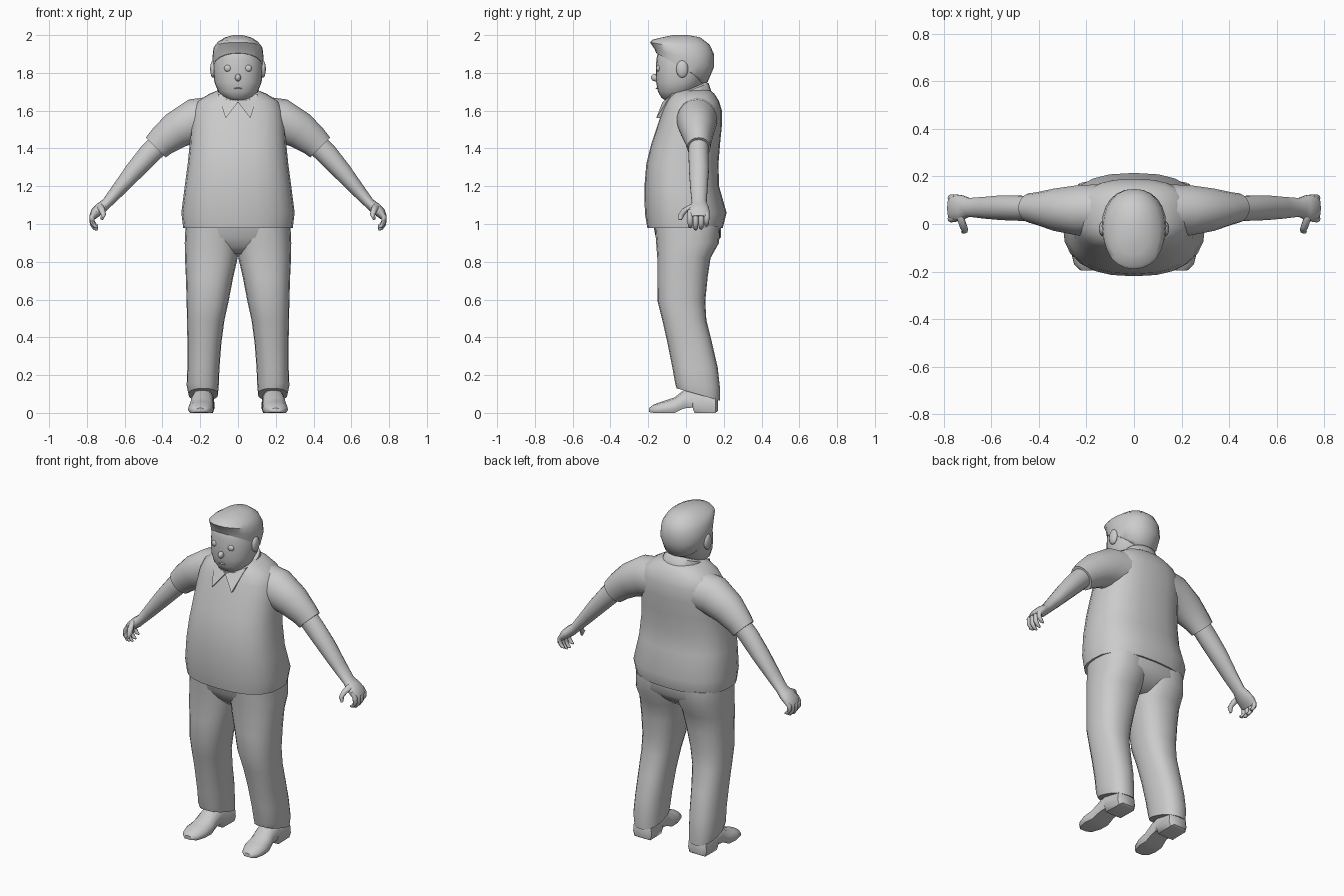
import bpy, bmesh, math
from mathutils import Vector

clay = bpy.data.materials.new("clay grey")
clay.diffuse_color = (0.6, 0.6, 0.6, 1)


def finish(name, bm, mirror=False, angle=50):
    bmesh.ops.recalc_face_normals(bm, faces=bm.faces)
    me = bpy.data.meshes.new(name)
    bm.to_mesh(me)
    bm.free()
    ob = bpy.data.objects.new(name, me)
    bpy.context.collection.objects.link(ob)
    me.materials.append(clay)
    if mirror:
        m = ob.modifiers.new("mirror", 'MIRROR')
        m.use_mirror_merge = False
    bpy.ops.object.select_all(action='DESELECT')
    ob.select_set(True)
    bpy.context.view_layer.objects.active = ob
    bpy.ops.object.shade_smooth_by_angle(angle=math.radians(angle))
    return ob


def loft(name, rings, mirror=False, angle=50):
    """Skin a list of equal-length point rings and cap the ends."""
    bm = bmesh.new()
    vs = [[bm.verts.new(p) for p in r] for r in rings]
    n = len(vs[0])
    for a, b in zip(vs, vs[1:]):
        for i in range(n):
            j = (i + 1) % n
            bm.faces.new((a[i], a[j], b[j], b[i]))
    bm.faces.new(vs[0])
    bm.faces.new(vs[-1])
    return finish(name, bm, mirror, angle)


def sq(v, e):
    return math.copysign(abs(v) ** e, v)


def level(x0, x1, yf, yb, zf, zb=None, n=24, e=0.85):
    """Rounded ring; height runs from zf at the front to zb at the back."""
    zb = zf if zb is None else zb
    out = []
    for i in range(n):
        a = 2 * math.pi * i / n
        c, s = sq(math.cos(a), e), sq(math.sin(a), e)
        out.append(((x0 + x1) / 2 + (x1 - x0) / 2 * c,
                    (yf + yb) / 2 + (yb - yf) / 2 * s,
                    zf + (zb - zf) * (s + 1) / 2))
    return out


def limb(name, secs, n=14):
    """Tube along a path in the XZ plane: (x, z, radius, y front, y back)."""
    rings = []
    for k, (x, z, r, yf, yb) in enumerate(secs):
        p, q = secs[max(k - 1, 0)], secs[min(k + 1, len(secs) - 1)]
        t = Vector((q[0] - p[0], q[1] - p[1])).normalized()
        rings.append([(x - t.y * r * math.cos(a), (yf + yb) / 2 + (yb - yf) / 2 * math.sin(a),
                       z + t.x * r * math.cos(a))
                      for a in (2 * math.pi * i / n for i in range(n))])
    return loft(name, rings, True)


def ball(name, loc, size, mirror=False, u=14, v=8):
    bm = bmesh.new()
    bmesh.ops.create_uvsphere(bm, u_segments=u, v_segments=v, radius=1)
    for p in bm.verts:
        p.co = Vector([c * s + l for c, s, l in zip(p.co, size, loc)])
    return finish(name, bm, mirror)


# shirt body: z, half width, front, back
body = [(0.98, .29, -.205, .195), (1.06, .30, -.218, .215), (1.2, .282, -.22, .175),
        (1.32, .266, -.21, .172), (1.42, .256, -.185, .18), (1.52, .25, -.152, .19),
        (1.60, .24, -.125, .19), (1.65, .215, -.105, .175), (1.69, .15, -.085, .15),
        (1.71, .10, -.05, .125)]
loft("shirt_body", [level(-w, w, f, b, z, e=.8) for z, w, f, b in body])

# sleeves and arms
limb("sleeve", [(.10, 1.56, .12, -.05, .17), (.23, 1.548, .115, -.05, .165),
                (.33, 1.495, .098, -.03, .15), (.40, 1.44, .082, -.005, .135),
                (.435, 1.405, .074, .005, .13)], 18)
limb("arm", [(.40, 1.44, .06, .015, .12), (.47, 1.37, .058, .012, .12),
             (.55, 1.28, .05, .015, .122), (.63, 1.185, .038, .022, .115),
             (.695, 1.11, .028, .03, .11), (.725, 1.085, .031, .015, .122),
             (.755, 1.06, .028, .008, .126), (.772, 1.035, .018, .012, .122)])

# fingers and thumb
for i in range(4):
    y, d = .022 + .029 * i, (0, .012, .008, -.008)[i]
    limb("finger", [(.752, 1.07, .014, y - .014, y + .014), (.772, 1.04, .014, y - .015, y + .015),
                    (.773, 1.01 - d, .012, y - .014, y + .014),
                    (.757, .987 - d, .010, y - .011, y + .011),
                    (.742, .982 - d, .005, y - .005, y + .005)], 8)
limb("thumb", [(.735, 1.10, .018, .02, .06), (.722, 1.078, .017, -.022, .022),
               (.712, 1.05, .014, -.04, -.006), (.722, 1.022, .006, -.04, -.022)], 8)

# trousers: hips, then one mirrored leg
hips = [(.84, .13, -.09, .09), (.88, .25, -.13, .14), (.93, .278, -.16, .185), (1.0, .278, -.175, .185)]
loft("trouser_hips", [level(-w, w, f, b, z, e=.8) for z, w, f, b in hips])
# inner x, outer x, front, back, z front, z back
leg = [(-.02, .278, -.165, .18, .99, .99), (-.01, .282, -.158, .175, .90, .90),
       (.002, .281, -.152, .13, .82, .82), (.025, .276, -.152, .115, .72, .72),
       (.05, .272, -.15, .102, .59, .59), (.072, .27, -.125, .108, .49, .49),
       (.088, .268, -.098, .138, .37, .37), (.098, .268, -.072, .168, .24, .24),
       (.102, .272, -.058, .18, .16, .13), (.106, .262, -.05, .18, .13, .065)]
loft("trouser_leg", [level(*r, n=20) for r in leg], True)

# shoes: rings along y -> y, centre x, half width, bottom, top
shoe = [(.17, .185, .045, .01, .07), (.155, .185, .062, 0, .12), (.045, .187, .062, 0, .13),
        (.035, .187, .06, .028, .13), (-.01, .189, .06, .024, .122), (-.06, .193, .066, 0, .082),
        (-.12, .197, .068, 0, .062), (-.17, .2, .052, 0, .045), (-.195, .2, .026, .004, .026)]
profile = [(-.85, 0), (.85, 0), (1, .25), (.93, .6), (.6, .9), (0, 1), (-.6, .9), (-.93, .6), (-1, .25)]
loft("shoe", [[(cx + w * px, y, lo + (hi - lo) * pz) for px, pz in profile]
              for y, cx, w, lo, hi in shoe], True, 45)

# neck and shirt collar
loft("neck", [level(-.085, .085, -.07, .09, 1.62), level(-.085, .085, -.08, .09, 1.72)])
loft("collar_band", [level(-.12, .12, -.115, .135, 1.635, 1.70),
                     level(-.112, .112, -.115, .12, 1.655, 1.745),
                     level(-.095, .095, -.1, .105, 1.66, 1.752)])
bm = bmesh.new()
flap = [bm.verts.new(p) for p in
        [(.0, -.125, 1.645), (.065, -.158, 1.56), (.108, -.075, 1.69), (.05, -.1, 1.665)]]
bm.faces.new((flap[0], flap[1], flap[3]))
bm.faces.new((flap[1], flap[2], flap[3]))
ext = bmesh.ops.extrude_face_region(bm, geom=bm.faces[:])
for g in ext["geom"]:
    if isinstance(g, bmesh.types.BMVert):
        g.co.y += .02
finish("collar_flap", bm, True, 30)

# head: z, half width, front, back
head = [(1.652, .03, -.105, -.04), (1.668, .07, -.13, .0), (1.70, .105, -.148, .05),
        (1.75, .125, -.158, .09), (1.81, .131, -.16, .115), (1.87, .13, -.157, .12),
        (1.93, .115, -.145, .11), (1.975, .06, -.1, .06)]
loft("head", [level(-w, w, f, b, z, e=.92) for z, w, f, b in head])

# hair cap with a raised front edge
hair = [(.112, -.13, .095, 1.90, 1.74), (.131, -.158, .115, 1.905, 1.752),
        (.136, -.166, .148, 1.925, 1.83), (.13, -.19, .148, 1.962, 1.90),
        (.108, -.178, .125, 1.975, 1.95), (.07, -.13, .075, 1.987, 1.988),
        (.025, -.07, .01, 2.0, 2.0)]
loft("hair", [level(-w, w, f, b, zf, zb, e=.92) for w, f, b, zf, zb in hair])

# face details
ball("ear", (.132, -.02, 1.82), (.016, .032, .046), True)
ball("eye", (.054, -.146, 1.824), (.02, .012, .018), True)
ball("nose", (0, -.162, 1.775), (.016, .024, .02))
ball("mouth", (0, -.153, 1.718), (.022, .008, .004))
